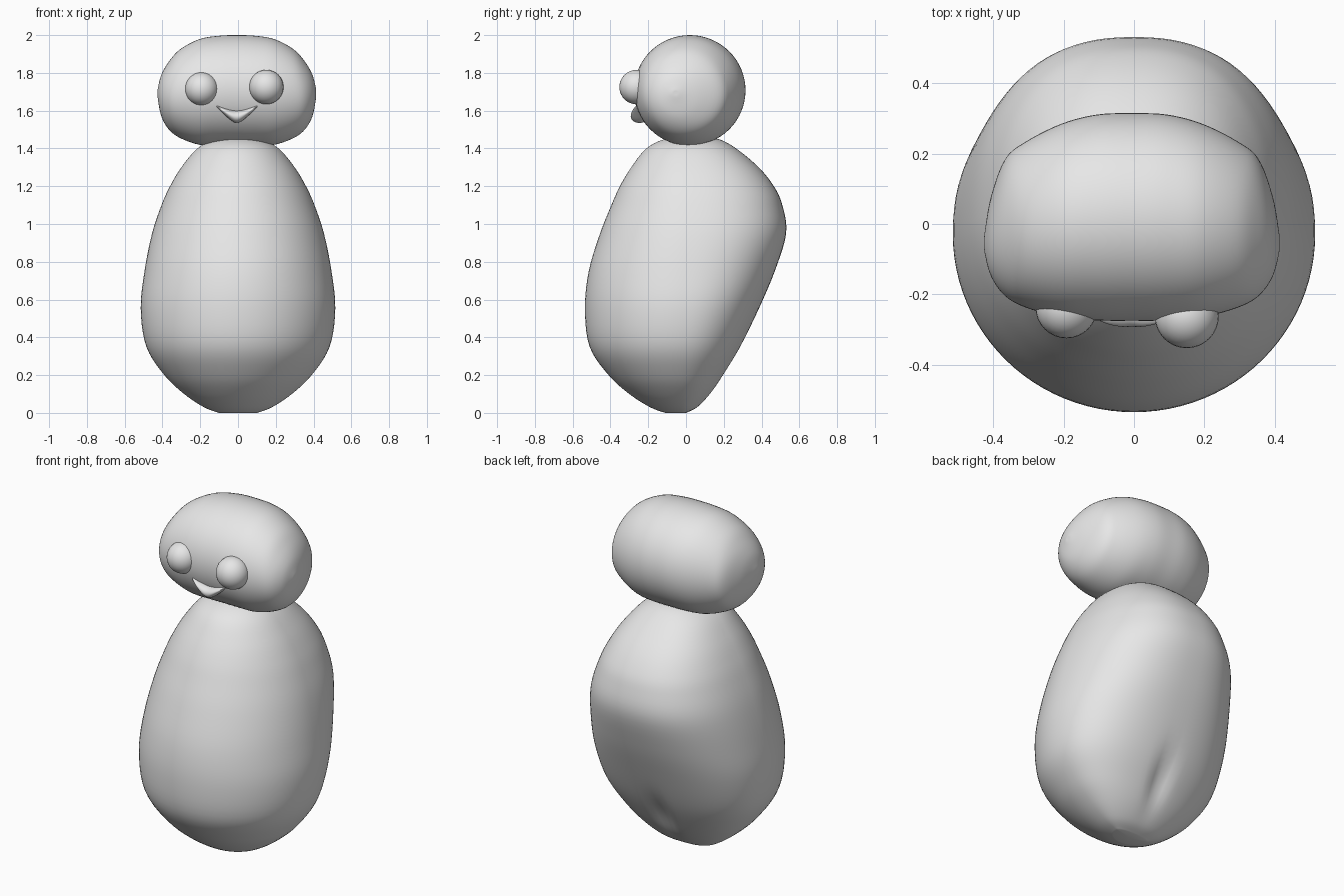
import bpy
import bmesh
import math
from mathutils import Vector

cube = bpy.data.objects.get("Cube")
if cube:
    bpy.data.objects.remove(cube, do_unlink=True)

grey = bpy.data.materials.new("plain_grey")
grey.use_nodes = True
GREY = (0.8, 0.8, 0.8, 1)
grey.diffuse_color = GREY
grey.node_tree.nodes["Principled BSDF"].inputs["Base Color"].default_value = GREY


def finish(name, bm):
    """Turn a bmesh into a smooth grey object."""
    bmesh.ops.recalc_face_normals(bm, faces=bm.faces)
    mesh = bpy.data.meshes.new(name)
    bm.to_mesh(mesh)
    bm.free()
    mesh.materials.append(grey)
    mesh.polygons.foreach_set("use_smooth", [True] * len(mesh.polygons))
    obj = bpy.data.objects.new(name, mesh)
    bpy.context.collection.objects.link(obj)
    return obj


def smooth_rows(rows, steps):
    """Catmull-Rom interpolation of section rows."""
    out = []
    for i in range(len(rows) - 1):
        quad = [rows[max(i - 1, 0)], rows[i], rows[i + 1], rows[min(i + 2, len(rows) - 1)]]
        for s in range(steps):
            t = s / steps
            out.append([b + 0.5 * t * (c - a + t * (2*a - 5*b + 4*c - d + t * (3*(b - c) + d - a)))
                        for a, b, c, d in zip(*quad)])
    return out + [rows[-1]]


def loft(name, rows, place, sides=64, steps=5, back_power=2.0, pull=1.0):
    """Skin oval sections (position, u low, u high, v low, v high)."""
    bm = bmesh.new()
    rings = []
    for p, u0, u1, v0, v1 in smooth_rows(rows, steps):
        uc, vm = (u0 + u1) / 2, pull * (v0 + v1) / 2
        ring = []
        for k in range(sides):
            a = math.tau * k / sides
            c, s = math.cos(a), math.sin(a)
            e = 2 / back_power if s > 0 else 1
            u = uc + (u1 - u0) / 2 * math.copysign(abs(c) ** e, c)
            v = vm + ((v1 - vm) * s ** e if s > 0 else (vm - v0) * s)
            ring.append(bm.verts.new(place(p, u, v)))
        rings.append(ring)
    for a, b in zip(rings, rings[1:]):
        for k in range(sides):
            n = (k + 1) % sides
            bm.faces.new((a[k], a[n], b[n], b[k]))
    for ring in (rings[0], rings[-1]):
        tip = bm.verts.new(sum((v.co for v in ring), Vector()) / sides)
        for k in range(sides):
            bm.faces.new((ring[k], ring[(k + 1) % sides], tip))
    return finish(name, bm)


def mirrored(half):
    """Reflect rows running from the middle to the +x end."""
    return [(-r[0], *r[1:]) for r in reversed(half[1:])] + half


# Body: height, half width, front, back
profile = [
    (0, .1, -.11, .0), (.03, .18, -.19, .06), (.1, .285, -.3, .13),
    (.2, .39, -.41, .2), (.35, .485, -.51, .29), (.55, .515, -.535, .385),
    (.75, .495, -.515, .47), (.95, .455, -.455, .53), (1.1, .405, -.395, .51),
    (1.2, .36, -.35, .465), (1.3, .3, -.29, .385), (1.4, .215, -.21, .265),
    (1.45, .12, -.11, .17), (1.46, .02, 0, .06),
]


def place_body(z, x, y):
    # Shallow central groove on the low back
    if y > 0:
        y -= .03 * math.exp(-(x / .05) ** 2 - ((z - .25) / .13) ** 2) * min(1, y / .1)
    return (x, y, z)


loft("body", [(z, -w, w, f, b) for z, w, f, b in profile], place_body,
     sides=96, back_power=2.35, pull=.4)

# Head: x, front, back, bottom, top
head_half = [
    (0, -.275, .315, 1.415, 2.0), (.1, -.274, .311, 1.415, 1.996),
    (.2, -.265, .285, 1.42, 1.978), (.3, -.238, .235, 1.455, 1.925),
    (.36, -.205, .185, 1.5, 1.86), (.4, -.15, .08, 1.57, 1.79),
    (.418, -.085, -.02, 1.66, 1.72), (.42, -.06, -.05, 1.69, 1.7),
]
loft("head", mirrored(head_half), lambda x, y, z: (x - .006, y, z))

# Beak: a small crescent with raised corners
beak_half = [
    (0, -.292, -.2, 1.535, 1.6), (.03, -.292, -.2, 1.548, 1.603),
    (.07, -.284, -.2, 1.582, 1.615), (.1, -.27, -.22, 1.611, 1.626),
    (.113, -.255, -.235, 1.623, 1.627),
]
loft("beak", mirrored(beak_half), lambda x, y, z: (x - .006, y, z), sides=24, steps=4)

# Eyes
for name, centre, radius in (("right_eye", (-.192, -.237, 1.715), .088),
                             ("left_eye", (.15, -.262, 1.725), .091)):
    bm = bmesh.new()
    bmesh.ops.create_uvsphere(bm, u_segments=32, v_segments=16, radius=radius)
    finish(name, bm).location = centre
